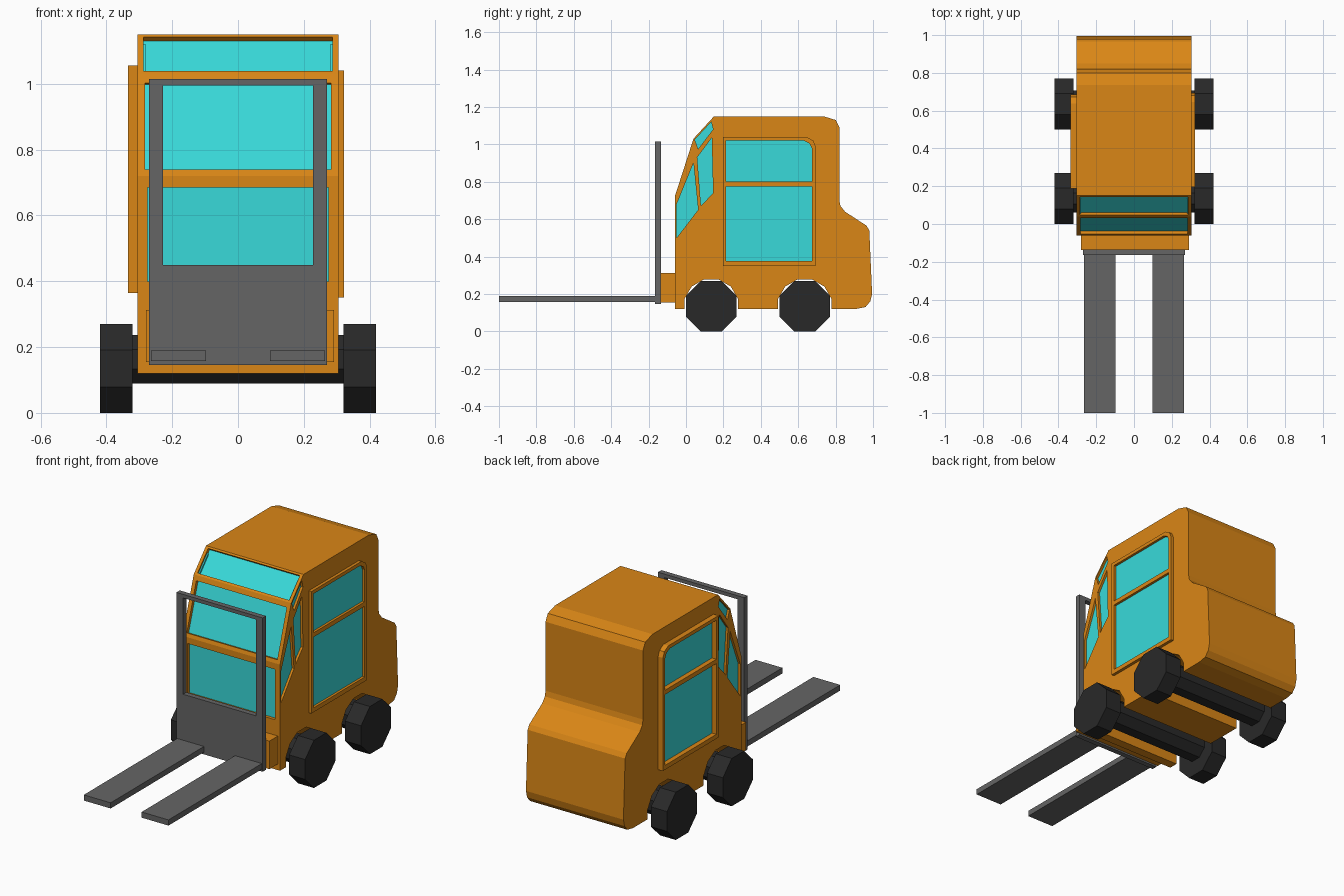
import bpy, bmesh, math
from mathutils import Vector

if "Cube" in bpy.data.objects:
    bpy.data.objects.remove(bpy.data.objects["Cube"])

MATS = {}
COLOURS = {"orange": (0.70, 0.24, 0.008, 1), "glass": (0.04, 0.70, 0.70, 1),
           "steel": (0.13, 0.13, 0.13, 1), "rubber": (0.022, 0.022, 0.022, 1)}
for key, rgba in COLOURS.items():
    MATS[key] = bpy.data.materials.new(key)
    MATS[key].diffuse_color = rgba


def prism(name, pts, vec, mat):
    """Flat polygon pushed along a vector."""
    bm = bmesh.new()
    face = bm.faces.new([bm.verts.new(p) for p in pts])
    res = bmesh.ops.extrude_face_region(bm, geom=[face])
    bmesh.ops.translate(bm, vec=vec, verts=[v for v in res["geom"] if isinstance(v, bmesh.types.BMVert)])
    if face.is_valid and len(bm.faces) < len(pts) + 2:
        bm.faces.new([bm.verts[i] for i in range(len(pts))])
    bmesh.ops.recalc_face_normals(bm, faces=bm.faces)
    me = bpy.data.meshes.new(name)
    bm.to_mesh(me)
    bm.free()
    me.materials.append(MATS[mat])
    ob = bpy.data.objects.new(name, me)
    bpy.context.collection.objects.link(ob)
    return ob


def side(name, yz, x0, x1, mat):
    """Side profile spanning x0 to x1."""
    return prism(name, [(x0, y, z) for y, z in yz], Vector((x1 - x0, 0, 0)), mat)


def rect(y0, y1, z0, z1):
    return [(y0, z0), (y1, z0), (y1, z1), (y0, z1)]


def ngon(y, z, r, n):
    return [(y + r * math.cos((i + 0.5) * math.tau / n), z + r * math.sin((i + 0.5) * math.tau / n))
            for i in range(n)]


def carve(ob, cutter):
    mod = ob.modifiers.new("cut", 'BOOLEAN')
    mod.operation, mod.solver, mod.object = 'DIFFERENCE', 'EXACT', cutter
    bpy.context.view_layer.objects.active = ob
    bpy.ops.object.modifier_apply(modifier=mod.name)
    bpy.data.objects.remove(cutter)


# body shell
body = side("body", [(-0.06, 0.12), (-0.06, 0.72), (0.04, 1.03), (0.15, 1.15), (0.735, 1.15),
                     (0.80, 1.13), (0.82, 1.09), (0.82, 0.70), (0.826, 0.67), (0.85, 0.64),
                     (0.965, 0.565), (0.98, 0.54), (0.995, 0.20), (0.985, 0.16), (0.96, 0.13),
                     (0.91, 0.12)], -0.305, 0.305, "orange")

# wheels, axles and wheel arches
for end, y in (("front", 0.135), ("rear", 0.635)):
    carve(body, side("arch_cutter", ngon(y, 0.135, 0.148, 12), -0.5, 0.5, "orange"))
    side(end + "_axle", ngon(y, 0.163, 0.079, 8), -0.33, 0.33, "rubber")
    for label, s in (("left", -1), ("right", 1)):
        side(f"{end}_{label}_wheel", ngon(y, 0.135, 0.135 / math.cos(math.pi / 8), 8),
             s * 0.32, s * 0.42, "rubber")

# recessed front panes
for name, w, (y0, z0), (y1, z1) in (("lower_front_glass", 0.275, (-0.06, 0.40), (-0.06, 0.685)),
                                    ("windscreen_glass", 0.283, (-0.054, 0.74), (0.031, 1.003)),
                                    ("roof_glass", 0.287, (0.048, 1.039), (0.143, 1.142))):
    n = Vector((0, z1 - z0, y0 - y1)).normalized()   # points into the body
    quad = [Vector(p) for p in ((-w, y0, z0), (w, y0, z0), (w, y1, z1), (-w, y1, z1))]
    carve(body, prism("pane_cutter", [p - n * 0.02 for p in quad], n * 0.04, "orange"))
    prism(name, [p + n * 0.018 for p in quad], n * 0.01, "glass")

# recessed quarter panes and raised doors on both sides
PANES = [[(-0.05, 0.50), (-0.05, 0.68), (0.04, 0.90), (0.065, 0.65)],
         [(0.06, 0.93), (0.138, 1.035), (0.145, 0.74), (0.08, 0.67)],
         [(0.047, 1.025), (0.135, 1.12), (0.145, 1.08), (0.065, 0.975)]]
DOOR = [(0.197, 0.35), (0.693, 0.35), (0.693, 0.99), (0.68, 1.02), (0.645, 1.04), (0.197, 1.04)]
DOOR_GLASS = [rect(0.215, 0.673, 0.375, 0.775),
              [(0.215, 0.80), (0.673, 0.80), (0.673, 0.98), (0.66, 1.005), (0.63, 1.02), (0.215, 1.02)]]
for label, s, out, dy, dz in (("left", -1, 0.335, -0.008, 0.015), ("right", 1, 0.322, 0, 0)):
    for i, pane in enumerate(PANES):
        carve(body, side("quarter_cutter", pane, s * 0.29, s * 0.35, "orange"))
        side(f"{label}_quarter_glass_{i + 1}", pane, s * 0.28, s * 0.292, "glass")
    move = lambda pts: [(y + dy, z + dz) for y, z in pts]
    door = side(label + "_door_frame", move(DOOR), s * 0.295, s * out, "orange")
    for i, pane in enumerate(DOOR_GLASS):
        carve(door, side("door_cutter", move(pane), s * 0.25, s * 0.4, "orange"))
        side(f"{label}_door_glass_{i + 1}", move(pane), s * 0.296, s * 0.308, "glass")

# lifting gear: carriage, mast plate with opening, two forks
side("carriage", rect(-0.137, -0.05, 0.155, 0.313), -0.28, 0.292, "orange")
mast = side("mast", rect(-0.165, -0.135, 0.145, 1.015), -0.27, 0.27, "steel")
carve(mast, side("mast_cutter", rect(-0.3, 0, 0.45, 0.995), -0.228, 0.228, "steel"))
for label, s in (("left", -1), ("right", 1)):
    side(label + "_fork", rect(-1.0, -0.16, 0.158, 0.19), s * 0.097, s * 0.265, "steel")

for m in bpy.data.materials:
    if m.users and not m.is_grease_pencil:
        m.use_nodes = True
        m.node_tree.nodes["Principled BSDF"].inputs["Base Color"].default_value = m.diffuse_color
